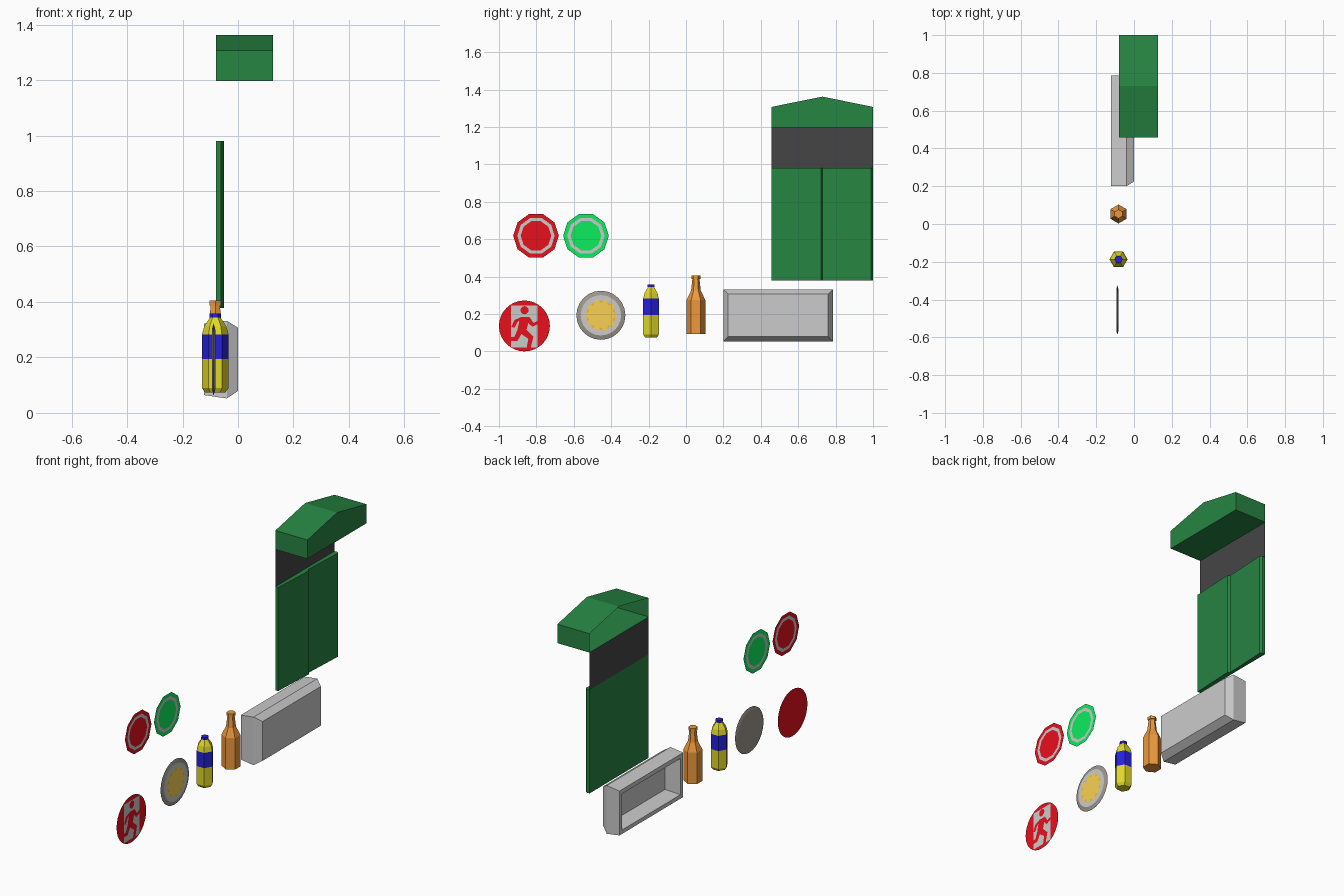
import bpy, bmesh
from math import cos, sin, pi

if "Cube" in bpy.data.objects:
    bpy.data.objects.remove(bpy.data.objects["Cube"])

WALL = -0.08  # x plane the flat parts hang on


def material(name, *rgb):
    """Diffuse colour given as display values, stored linear."""
    m = bpy.data.materials.new(name)
    m.diffuse_color = [((c + .055) / 1.055) ** 2.4 for c in rgb] + [1]
    m.use_nodes = True
    m.node_tree.nodes["Principled BSDF"].inputs["Base Color"].default_value = m.diffuse_color
    return m


GREEN = material("stand_green", .15, .52, .26)
DARK = material("dark_grey", .27, .27, .27)
RED = material("sign_red", .91, .06, .11)
GO = material("sign_green", .05, .93, .37)
AMBER = material("amber_glass", .93, .60, .24)
YELLOW = material("yellow_drink", .88, .85, .16)
BLUE = material("label_blue", .15, .13, .87)
TAUPE = material("rim_taupe", .62, .59, .55)
GOLD = material("gold", .98, .82, .33)
ORANGE = material("deep_gold", .95, .72, .15)


def loft(name, rings, mat=None, start=True, end=True, flat=False):
    """Skin a list of equal-length point rings, optionally capping the ends."""
    bm = bmesh.new()
    vs = [[bm.verts.new(p) for p in ring] for ring in rings]
    n = len(vs[0])
    for a, b in zip(vs, vs[1:]):
        for i in range(n):
            j = (i + 1) % n
            bm.faces.new((a[i], a[j], b[j], b[i]))
    if start:
        bm.faces.new(vs[0] if flat else vs[0][::-1])
    if end and len(vs) > 1:
        bm.faces.new(vs[-1])
    if not flat:
        bmesh.ops.recalc_face_normals(bm, faces=bm.faces)
    me = bpy.data.meshes.new(name)
    bm.to_mesh(me)
    bm.free()
    ob = bpy.data.objects.new(name, me)
    bpy.context.collection.objects.link(ob)
    if mat:
        me.materials.append(mat)
    return ob


def ring_x(x, y, z, r, n, r2=None):
    """Polygon (or star) in a plane facing +x."""
    return [(x, y + (r2 if r2 and i % 2 else r) * cos(2 * pi * i / n),
             z + (r2 if r2 and i % 2 else r) * sin(2 * pi * i / n)) for i in range(n)]


def rect_x(x, y0, y1, z0, z1):
    return [(x, y0, z0), (x, y1, z0), (x, y1, z1), (x, y0, z1)]


def bottle_part(name, y, profile, mat, n=6, turn=0):
    """Faceted upright turned shape from (radius, z) pairs."""
    loft(name, [[(-.082 + r * cos(i * 2 * pi / n + turn), y + r * sin(i * 2 * pi / n + turn), z)
                 for i in range(n)] for r, z in profile], mat)


# Stand: gabled roof (open at the back), dark back board, two stepped leaves
gable = [(.457, 1.197), (1.0, 1.197), (1.0, 1.307), (.73, 1.362), (.457, 1.307)]
loft("stand_roof", [[(x, y, z) for y, z in gable] for x in (WALL, .126)],
     GREEN, start=False)
loft("stand_back_board", [rect_x(WALL, .457, 1.0, .98, 1.197)], DARK, flat=True)
leaves = [(WALL, .457), (-.062, .457), (-.05, .722), (-.062, .73),
          (-.05, .99), (-.062, 1.0), (WALL, 1.0)]
loft("stand_leaves", [[(x, y, z) for x, y in leaves] for z in (.379, .98)], GREEN)

# Hollow tray, open toward the back
loft("tray", [rect_x(-.03, .235, .75, .097, .292),
              rect_x(-.122, .225, .76, .087, .297),
              rect_x(-.122, .20, .785, .064, .322),
              rect_x(-.04, .20, .785, .052, .332),
              rect_x(0, .225, .76, .079, .307)])

# Amber bottle
bottle_part("amber_bottle", .053, [(.05, .093), (.05, .275), (.026, .325), (.019, .388),
                                   (.024, .388), (.024, .405)], AMBER, 6, pi / 6)

# Drink bottle: body, label, shoulder, cap
Y = -.187
bottle_part("drink_bottle_body", Y, [(.036, .073), (.048, .09), (.048, .194)], YELLOW)
bottle_part("drink_bottle_label", Y, [(.048, .194), (.048, .282)], BLUE)
bottle_part("drink_bottle_shoulder", Y, [(.048, .282), (.040, .312), (.018, .345)], YELLOW)
bottle_part("drink_bottle_cap", Y, [(.021, .344), (.021, .358)], BLUE)

# Medal: bevelled rim, grey face, layered star
MY, MZ = -.455, .193
loft("medal_rim", [ring_x(x, MY, MZ, r, 24) for x, r in
                   ((-.093, .112), (-.088, .131), (-.082, .108))], TAUPE)
loft("medal_face", [ring_x(-.0815, MY, MZ, .108, 24)], flat=True)
loft("medal_star_back", [ring_x(-.0805, MY, MZ, .078, 20)], ORANGE, flat=True)
loft("medal_star", [ring_x(-.0795, MY, MZ, .092, 20, .066)], GOLD, flat=True)

# Ten-sided signs: rim, pale ring, centre, all in one plane
for label, y, mat in (("red", -.802, RED), ("green", -.535, GO)):
    edge, outer, inner = (ring_x(WALL, y, .618, r, 10) for r in (.122, .1, .082))
    for part, rings, m in (("rim", [edge, outer], mat), ("ring", [outer, inner], None)):
        loft(f"{label}_sign_{part}", rings, m, start=False, end=False, flat=True)
    loft(f"{label}_sign_centre", [inner], mat, flat=True)

# Round exit sign: disc, doorway, running figure
SY, SZ = -.864, .136
loft("exit_sign_disc", [ring_x(WALL, SY, SZ, .136, 32)], RED, flat=True)
loft("exit_sign_doorway", [rect_x(WALL + .001, -.935, -.793, .022, .245)], flat=True)
loft("exit_sign_head", [ring_x(WALL + .002, -.863, .22, .022, 12)], RED, flat=True)
# figure outline in thousandths around the disc centre
runner = [(-16, 48), (-53, 32), (-70, -5), (-53, -10), (-37, 21), (-27, 27), (-37, -21),
          (-53, -58), (-90, -58), (-90, -80), (-37, -80), (-16, -43), (21, -69),
          (11, -123), (32, -123), (48, -58), (11, -21), (21, 16), (43, -5), (75, 11),
          (70, 27), (48, 16), (27, 48)]
loft("exit_sign_runner", [[(WALL + .002, SY + a / 1000, SZ + b / 1000)
                           for a, b in runner]], RED, flat=True)
